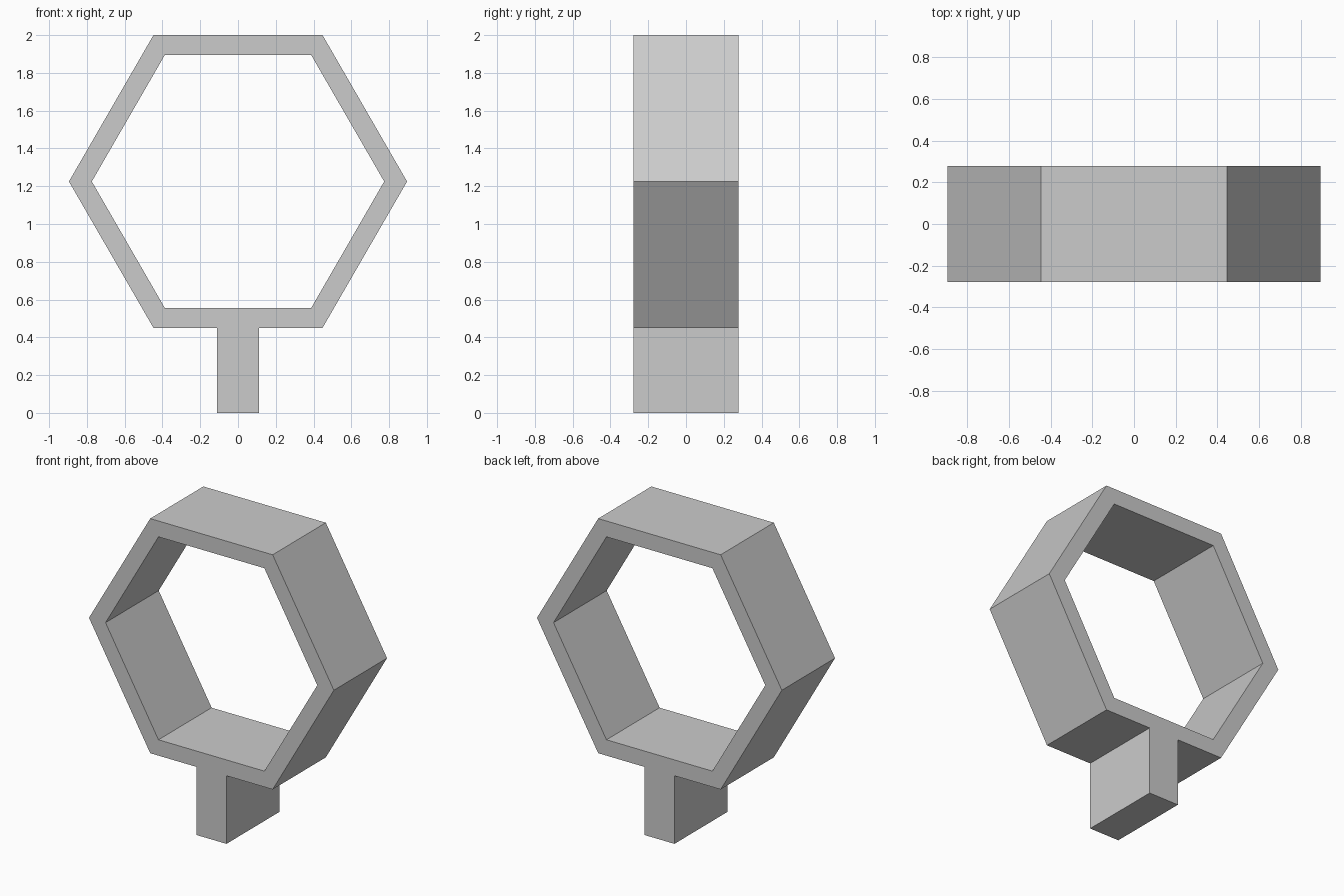
import bpy, bmesh, math

if "Cube" in bpy.data.objects:
    bpy.data.objects.remove(bpy.data.objects["Cube"])

DEPTH = 0.555        # thickness front to back
CENTRE_Z = 1.225     # middle of the hexagon
STEM = 0.11          # half width of the stem


def hexagon(radius):
    """Hexagon outline with two extra points where the stem meets the bottom edge."""
    pts = [(radius * math.cos(math.radians(a)), CENTRE_Z + radius * math.sin(math.radians(a)))
           for a in range(0, 360, 60)]
    bottom = CENTRE_Z - radius * math.sin(math.radians(60))
    return pts[:5] + [(-STEM, bottom), (STEM, bottom)] + pts[5:]


bm = bmesh.new()


def verts(points):
    return [bm.verts.new((x, -DEPTH / 2, z)) for x, z in points]


# Hexagonal ring profile
outer = verts(hexagon(0.895))
inner = verts(hexagon(0.774))
n = len(outer)
for i in range(n):
    j = (i + 1) % n
    bm.faces.new((outer[i], outer[j], inner[j], inner[i]))

# Stem profile, joined to the middle of the bottom edge
foot = verts([(-STEM, 0), (STEM, 0)])
bm.faces.new((outer[5], foot[0], foot[1], outer[6]))

# Extrude the profile to full depth
ext = bmesh.ops.extrude_face_region(bm, geom=bm.faces[:])
moved = [g for g in ext["geom"] if isinstance(g, bmesh.types.BMVert)]
bmesh.ops.translate(bm, vec=(0, DEPTH, 0), verts=moved)
bmesh.ops.recalc_face_normals(bm, faces=bm.faces[:])

mesh = bpy.data.meshes.new("hexagon_ring_with_stem")
bm.to_mesh(mesh)
bm.free()
bpy.context.collection.objects.link(bpy.data.objects.new("hexagon_ring_with_stem", mesh))
